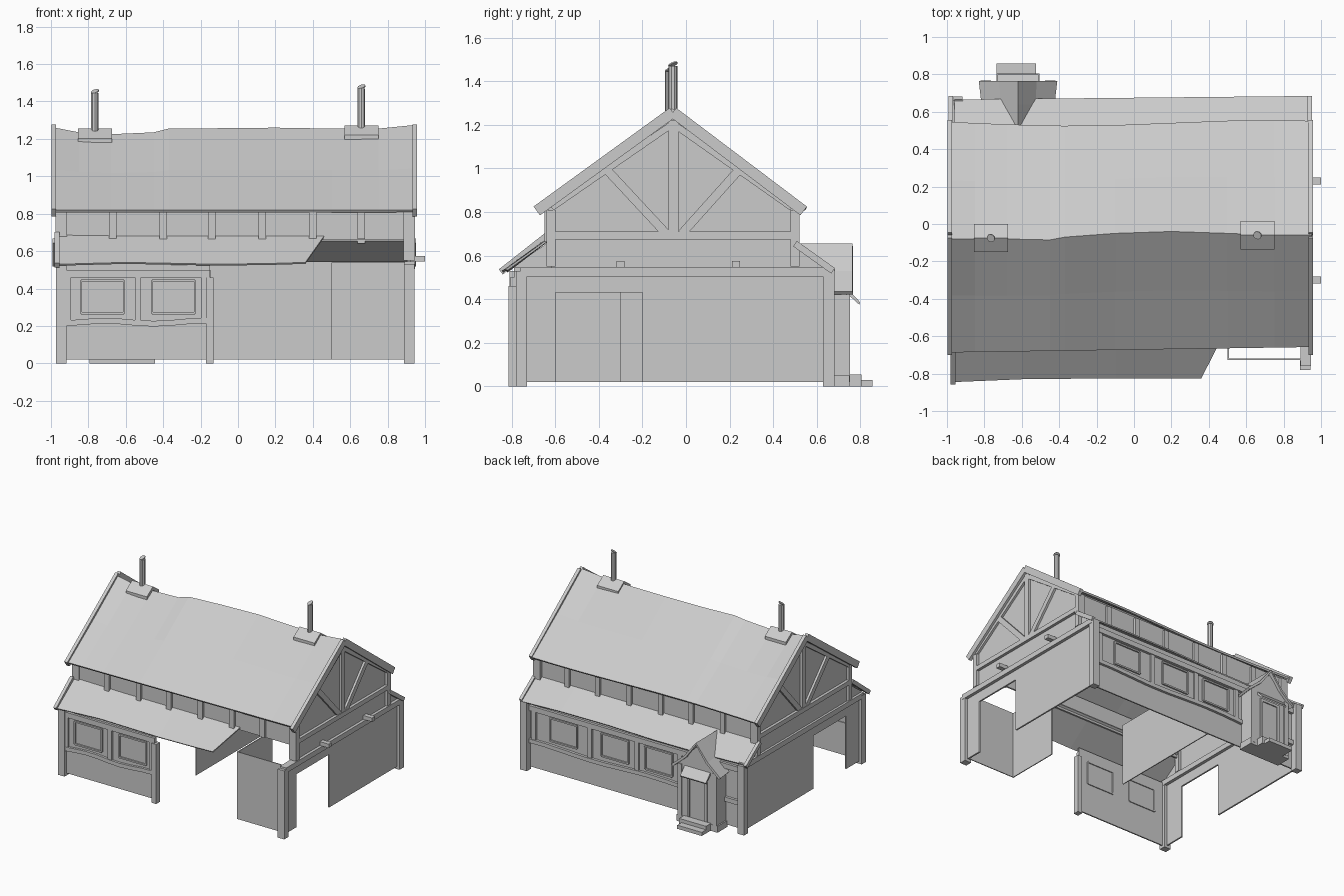
import bpy, bmesh, math
from mathutils import Vector

if "Cube" in bpy.data.objects:
    bpy.data.objects.remove(bpy.data.objects["Cube"])


def make(name, verts, faces):
    me = bpy.data.meshes.new(name)
    bm = bmesh.new()
    vs = [bm.verts.new(v) for v in verts]
    for f in faces:
        bm.faces.new([vs[i] for i in f])
    bmesh.ops.recalc_face_normals(bm, faces=bm.faces)
    bm.to_mesh(me)
    bm.free()
    ob = bpy.data.objects.new(name, me)
    bpy.context.collection.objects.link(ob)
    return ob


def loft(name, rings):
    """Closed solid through equal-length rings of points."""
    n = len(rings[0])
    faces = [[k * n + i, k * n + (i + 1) % n, (k + 1) * n + (i + 1) % n, (k + 1) * n + i]
             for k in range(len(rings) - 1) for i in range(n)]
    faces += [list(range(n)), [(len(rings) - 1) * n + i for i in range(n)]]
    return make(name, [p for r in rings for p in r], faces)


def box(name, x0, x1, y0, y1, z0, z1):
    return loft(name, [[(x0, y0, z), (x1, y0, z), (x1, y1, z), (x0, y1, z)] for z in (z0, z1)])


def slab(name, x0, x1, prof):
    """Extrude a y,z outline along x."""
    return loft(name, [[(x, y, z) for y, z in prof] for x in (x0, x1)])


def timber(name, x, a, b, w, d):
    """Timber lying in the y,z plane from a to b; w along x, d across."""
    a, b = Vector(a), Vector(b)
    t = (b - a).normalized()
    n = Vector((-t.y, t.x)) * d / 2
    return slab(name, x - w / 2, x + w / 2, [a + n, b + n, b - n, a - n])


def sheet(name, rows, thick):
    """Grid surface from rows of points, thickened downwards."""
    m = len(rows[0])
    faces = [[k * m + i, k * m + i + 1, (k + 1) * m + i + 1, (k + 1) * m + i]
             for k in range(len(rows) - 1) for i in range(m - 1)]
    ob = make(name, [p for r in rows for p in r], faces)
    if sum(p.normal.z for p in ob.data.polygons) < 0:
        ob.data.flip_normals()
    mod = ob.modifiers.new("thickness", 'SOLIDIFY')
    mod.thickness = thick
    mod.offset = -1
    return ob


def rail(name, x0, x1, y0, y1, z, h, wave):
    """Horizontal timber along x with a crooked run."""
    rings = []
    for i in range(9):
        t = i / 8
        c = z + wave * math.sin(t * 9 + x0)
        x = x0 + (x1 - x0) * t
        rings.append([(x, y0, c), (x, y1, c), (x, y1, c + h), (x, y0, c + h)])
    return loft(name, rings)


def window(name, xc, y, zc, w, h, d):
    for s in (-1, 1):
        box(name + "_jamb", xc + s * w / 2 - .006, xc + s * w / 2 + .006, y - d, y + d, zc - h / 2, zc + h / 2)
        box(name + "_bar", xc - w / 2, xc + w / 2, y - d, y + d, zc + s * h / 2 - .006, zc + s * h / 2 + .006)


# Main roof with a sagging, wandering ridge
ridge = [(-.98, -.08, 1.26), (-.85, -.08, 1.235), (-.68, -.08, 1.225), (-.45, -.085, 1.235),
         (-.37, -.07, 1.255), (-.1, -.05, 1.257), (.2, -.04, 1.26), (.5, -.05, 1.255),
         (.75, -.06, 1.255), (.95, -.06, 1.275)]
rows = []
for x, y, z in ridge:
    ef = -.675 + .015 * (x + .2)
    eb = .54 - .015 * math.cos(x * 3 + 1)
    rows.append([(x, ef, .82), (x, (ef + y) / 2, (z + .82) / 2 - .005), (x, y, z),
                 (x, (eb + y) / 2, (z + .82) / 2 - .005), (x, eb, .82)])
sheet("main_roof", rows, .015)

# Lean-to roofs, the front one broken off at an angle
sheet("front_lean_to_roof",
      [[(-.96, -.61, .7), (-.96, -.845, .53)], [(-.6, -.61, .695), (-.6, -.83, .54)],
       [(-.1, -.61, .695), (-.1, -.825, .53)], [(.2, -.61, .695), (.2, -.825, .535)],
       [(.47, -.61, .695), (.36, -.825, .54)]], .01)
sheet("back_lean_to_roof",
      [[(x, .49, .665), (x, .665 + .01 * (x + 1), .535 + .008 * math.sin(4 * x))]
       for x in (-.96, -.6, -.2, .2, .6, .94)], .01)

# Gable ends: walls, verge boards, framing
for side, xw, xv in ((-1, -.945, -.985), (1, .915, .945)):
    xf = xw + side * .015
    slab("gable_wall", xw - .008, xw + .008,
         [(-.62, .54), (.5, .54), (.5, .82), (-.06, 1.23), (-.62, .82)])
    for ye in (-.685, .54):
        timber("verge_board", xv, (-.06, 1.258), (ye, .805), .026, .05)
        timber("gable_rafter", xf, (-.06, 1.205), (ye * .9, .82), .02, .03)
    box("king_post", xf - .012, xf + .012, -.08, -.035, .7, 1.22)
    timber("gable_brace", xf, (-.09, .7), (-.36, .99), .02, .04)
    timber("gable_brace", xf, (-.02, .7), (.24, .99), .02, .04)
    box("gable_tie_beam", xf - .015, xf + .015, -.6, .49, .675, .71)
    for y in (-.62, .5):
        box("upper_corner_post", xw - .03, xw + .03, y - .02, y + .02, .55, .81)
    # Lower end wall with a doorway
    yf = -.79 if side < 0 else -.76
    wall = [(yf, .02), (-.6, .02), (-.6, .43), (-.2, .43), (-.2, .02), (.63, .02),
            (.64, .54), (.5, .64), (.5, .54)]
    wall += [(-.62, .54), (-.62, .67), (yf, .55)] if side < 0 else [(yf, .53)]
    slab("end_wall", xw - .006, xw + .006, wall)
    box("end_wall_plate", xw - .025, xw + .03, yf, .66, .505, .545)
    for y in (yf + .005, .655):
        box("corner_post", xw - .028, xw + .028, y - .026, y + .026, 0, .53)
    timber("back_lean_to_verge", xv - side * .005, (.5, .655), (.675, .53), .025, .03)
timber("front_lean_to_verge", -.968, (-.64, .69), (-.85, .525), .025, .03)
for y in (-.3, .23):
    box("beam_end", .9, 1.0, y - .018, y + .018, .545, .575)

# Upper side walls and studs
box("front_upper_wall", -.94, .92, -.63, -.618, .66, .82)
box("back_upper_wall", -.94, .92, .485, .497, .655, .82)
for x in (-.67, -.4, -.14, .13, .4, .66):
    box("front_upper_stud", x - .02, x + .02, -.65, -.62, .665, .815)
    box("back_upper_stud", x - .02, x + .02, .49, .515, .64, .805)

# Front wall in two parts, open between
box("front_wall", -.95, -.15, -.79, -.78, .02, .53)
box("front_wall_right", .5, .92, -.727, -.72, .02, .54)
box("front_opening_post", -.17, -.13, -.815, -.77, 0, .46)
rail("front_sill_rail", -.92, -.17, -.808, -.785, .205, .03, .008)
box("front_head_rail", -.95, -.15, -.808, -.785, .46, .5)
for x in (-.91, -.535, -.18):
    box("front_stud", x - .017, x + .017, -.805, -.785, .23, .46)
for x in (-.725, -.345):
    window("front_window", x, -.787, .355, .23, .175, .014)

# Back wall
box("back_wall", -.95, .92, .625, .635, .02, .545)
rail("back_sill_rail", -.45, .92, .63, .655, .205, .03, .008)
box("back_head_rail", -.95, .92, .63, .655, .46, .5)
box("back_side_rail", -.95, -.79, .63, .655, .205, .24)
for x in (-.4, -.03, .37, .85):
    box("back_stud", x - .017, x + .017, .63, .65, .23, .46)
for x in (-.215, .16, .6):
    window("back_window", x, .632, .355, .23, .175, .014)

# Inner partitions
box("partition_right", .5, .507, -.722, -.3, .02, .54)
box("partition_left", -.155, -.148, -.3, .63, .02, .5)

# Back porch with flared gable roof, door, hood and steps
px = -.62
loft("porch_body", [[(px + x, y, z) for x, z in
                     ((-.165, .01), (.165, .01), (.165, .46), (0, .62), (-.165, .46))] for y in (.63, .745)])
prof = [(-.21, .435), (-.1, .53), (0, .655), (.1, .53), (.21, .435)]
sheet("porch_roof", [[(px + x * s, y, z) for x, z in prof]
                     for y, s in ((.5, .9), (.64, .93), (.765, 1))], .018)
box("porch_plinth", px - .175, px + .175, .63, .75, 0, .05)
for s in (-1, 1):
    box("porch_post", px + s * .15 - .018, px + s * .15 + .018, .735, .752, .02, .45)
    box("door_jamb", px + s * .075 - .01, px + s * .075 + .01, .74, .753, .06, .39)
box("door_head", px - .085, px + .085, .74, .753, .38, .4)
slab("door_hood", px - .11, px + .11, [(.74, .45), (.8, .385), (.795, .375), (.74, .425)])
box("upper_step", px - .115, px + .115, .74, .805, 0, .055)
box("lower_step", px - .115, px + .095, .8, .857, 0, .028)

# Chimney saddles over the ridge, pipes and tilted caps
for x, y, z, top in ((-.765, -.075, 1.255, 1.445), (.66, -.06, 1.272, 1.47)):
    slab("chimney_saddle", x - .09, x + .09,
         [(y - .075, z - .052), (y, z), (y + .075, z - .052), (y + .075, z - .075),
          (y, z - .03), (y - .075, z - .075)])
    bpy.ops.mesh.primitive_cylinder_add(vertices=10, radius=.021, depth=top - z + .05,
                                        location=(x, y, (top + z - .05) / 2))
    bpy.context.object.name = "chimney_pipe"
    bpy.ops.object.shade_smooth_by_angle()
    bpy.ops.mesh.primitive_cylinder_add(vertices=10, radius=.023, depth=.006,
                                        location=(x, y, top + .008), rotation=(.4, -.35, 0))
    bpy.context.object.name = "chimney_cap"
